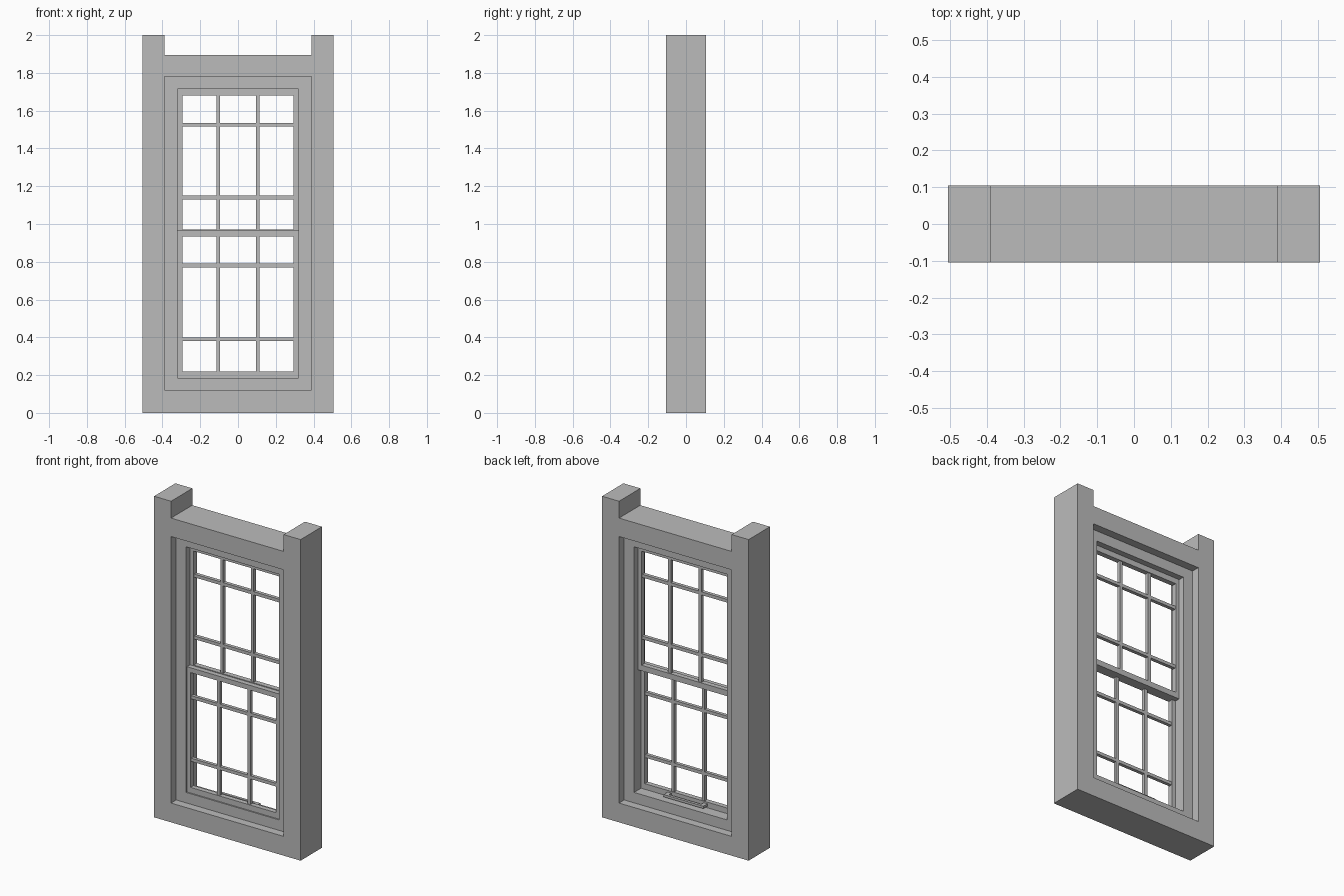
import bpy

if "Cube" in bpy.data.objects:
    bpy.data.objects.remove(bpy.data.objects["Cube"], do_unlink=True)

# One flat grey for the whole window
grey = bpy.data.materials.new("window_grey")
grey.use_nodes = True
GREY = (0.5, 0.5, 0.5, 1)
grey.diffuse_color = GREY
grey.node_tree.nodes["Principled BSDF"].inputs["Base Color"].default_value = GREY


def mesh_object(name, verts, faces):
    mesh = bpy.data.meshes.new(name)
    mesh.from_pydata(verts, [], faces)
    mesh.materials.append(grey)
    obj = bpy.data.objects.new(name, mesh)
    bpy.context.collection.objects.link(obj)
    return obj


def box(name, x, y, z):
    """Box from (min, max) ranges."""
    verts = [(a, b, c) for a in x for b in y for c in z]
    faces = [(0, 1, 3, 2), (4, 6, 7, 5), (0, 4, 5, 1),
             (2, 3, 7, 6), (0, 2, 6, 4), (1, 5, 7, 3)]
    return mesh_object(name, verts, faces)


def ring(name, outer, inner, y):
    """Rectangular frame; outer and inner are (half width, bottom, top)."""
    verts = []
    for w, low, high in (outer, inner):
        for depth in y:
            verts += [(-w, depth, low), (w, depth, low), (w, depth, high), (-w, depth, high)]
    faces = []
    for i in range(4):
        j = (i + 1) % 4
        of, ob, nf, nb = [(k + i, k + j) for k in (0, 4, 8, 12)]
        faces += [(of[0], of[1], nf[1], nf[0]), (ob[1], ob[0], nb[0], nb[1]),
                  (of[1], of[0], ob[0], ob[1]), (nf[0], nf[1], nb[1], nb[0])]
    return mesh_object(name, verts, faces)


# Wall surround: one solid outline with raised post tops
WALL = (-0.105, 0.105)
ring("wall_surround", (0.505, 0, 1.895), (0.388, 0.12, 1.78), WALL)
for side, s in (("left", 1), ("right", -1)):
    box(side + "_post_top", sorted((s * 0.388, s * 0.505)), WALL, (1.895, 2.0))

# Fixed frame set back inside the wall opening
ring("window_frame", (0.388, 0.12, 1.78), (0.32, 0.185, 1.715), (-0.054, 0.054))


def sash(name, low, high, opening, bars, y):
    """Sliding sash with a three by three grid of glazing bars."""
    ring(name + "_sash", (0.32, low, high), (0.295, *opening), y)
    bar_y = (y[0] + 0.005, y[1] - 0.005)
    for i, x in enumerate((-0.105, 0.105)):
        box(f"{name}_upright_bar_{i}", (x - 0.01, x + 0.01), bar_y, opening)
    for i, z in enumerate(bars):
        box(f"{name}_cross_bar_{i}", (-0.295, 0.295), bar_y, (z - 0.01, z + 0.01))


sash("lower", 0.185, 0.965, (0.22, 0.935), (0.39, 0.78), (-0.046, -0.015))
sash("upper", 0.935, 1.715, (0.97, 1.68), (1.14, 1.525), (-0.015, 0.017))

# Lift handle on the back of the lower sash
box("lift_handle", (-0.137, 0.137), (0.008, 0.025), (0.195, 0.21))
for side, s in (("left", 1), ("right", -1)):
    box(side + "_handle_bracket", sorted((s * 0.112, s * 0.137)), (-0.015, 0.008), (0.195, 0.21))
